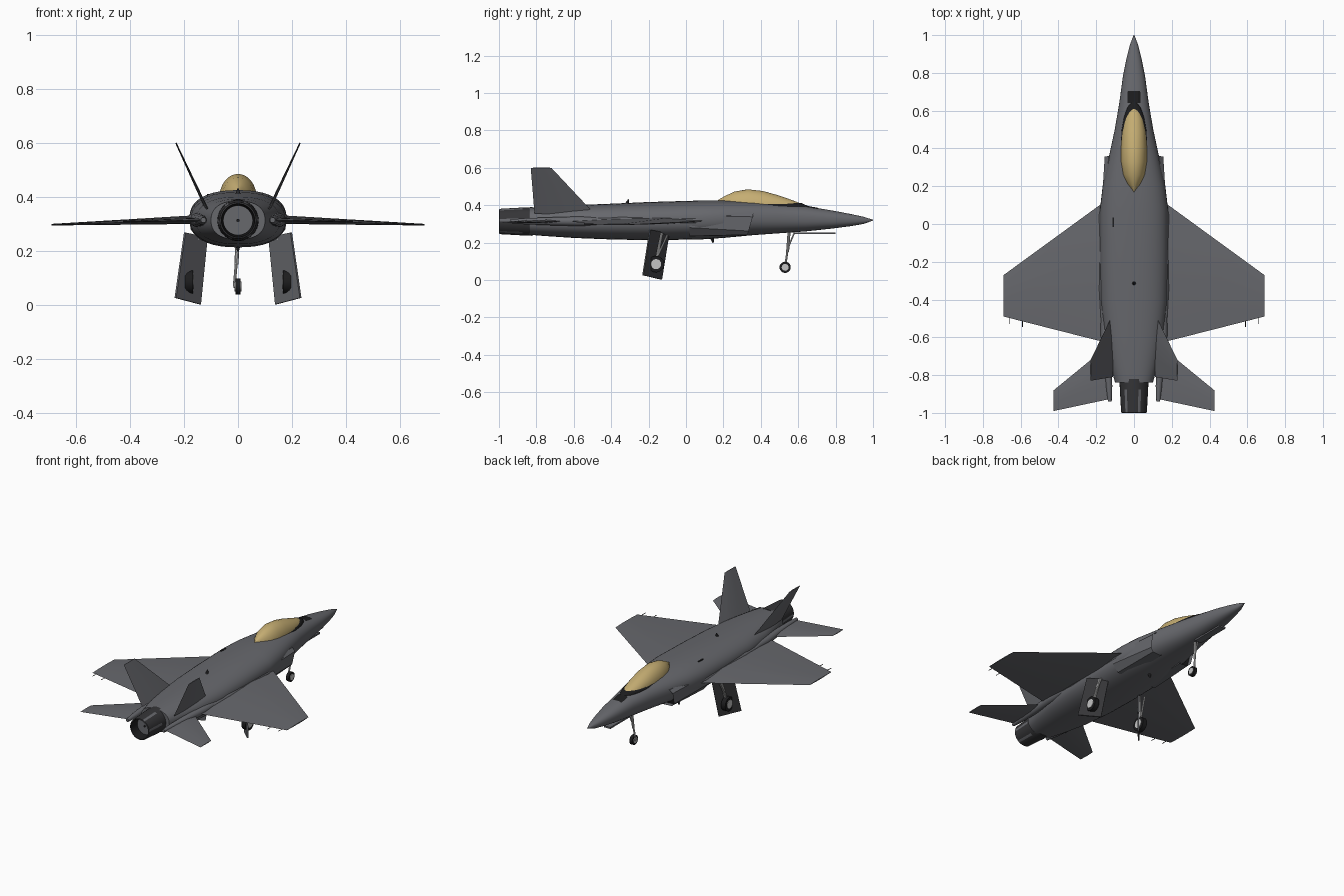
import bpy, bmesh, math
from mathutils import Vector, Matrix

cube = bpy.data.objects.get("Cube")
if cube:
    bpy.data.objects.remove(cube, do_unlink=True)


def material(name, r, g, b):
    m = bpy.data.materials.new(name)
    m.use_nodes = True
    m.diffuse_color = (r, g, b, 1)
    m.node_tree.nodes["Principled BSDF"].inputs["Base Color"].default_value = (r, g, b, 1)
    return m


GREY = material("airframe grey", .135, .138, .152)
DARK = material("dark grey", .035, .035, .038)
BLACK = material("rubber black", .012, .012, .013)
GOLD = material("canopy gold", .56, .42, .17)
METAL = material("light metal", .55, .55, .55)


def finish(name, bm, mats, angle=35):
    bmesh.ops.recalc_face_normals(bm, faces=bm.faces[:])
    mesh = bpy.data.meshes.new(name)
    bm.to_mesh(mesh)
    bm.free()
    ob = bpy.data.objects.new(name, mesh)
    bpy.context.collection.objects.link(ob)
    for m in mats:
        mesh.materials.append(m)
    if angle:
        bpy.ops.object.select_all(action='DESELECT')
        ob.select_set(True)
        bpy.context.view_layer.objects.active = ob
        bpy.ops.object.shade_smooth_by_angle(angle=math.radians(angle))
    return ob


def loft(name, stations, mats, power=2.0, x=0, segs=32, rule=None, angle=35):
    """Skin superellipse rings along y; station = (y, half width, bottom, top[, x])."""
    bm = bmesh.new()
    rings = []
    for st in stations:
        y, w, lo, hi = st[:4]
        cx = st[4] if len(st) > 4 else x
        ring = []
        for i in range(segs):
            a = math.tau * i / segs
            c, s = math.cos(a), math.sin(a)
            px = math.copysign(abs(c) ** (2 / power), c)
            pz = math.copysign(abs(s) ** (2 / power), s)
            ring.append(bm.verts.new((cx + w * px, y, (lo + hi) / 2 + (hi - lo) / 2 * pz)))
        rings.append(ring)
    for k in range(len(rings) - 1):
        a, b = rings[k], rings[k + 1]
        for i in range(segs):
            j = (i + 1) % segs
            f = bm.faces.new((a[i], a[j], b[j], b[i]))
            if rule:
                f.material_index = rule(k, i)
    bm.faces.new(rings[0])
    bm.faces.new(rings[-1])
    return finish(name, bm, mats, angle)


def panel(name, root_le, root_te, tip_te, tip_le, normal, t_root, t_tip):
    """Tapered aerofoil panel with a flat-sided hexagonal section."""
    bm = bmesh.new()
    n = Vector(normal).normalized()
    rings = []
    for le, te, t in ((root_le, root_te, t_root), (tip_le, tip_te, t_tip)):
        le, te = Vector(le), Vector(te)
        pts = [(0, 0), (.3, 1), (.65, .8), (1, 0), (.65, -.8), (.3, -1)]
        rings.append([bm.verts.new(le.lerp(te, u) + n * v * t / 2) for u, v in pts])
    for i in range(6):
        j = (i + 1) % 6
        bm.faces.new((rings[0][i], rings[0][j], rings[1][j], rings[1][i]))
    for r in rings:
        bm.faces.new(r)
    return finish(name, bm, [GREY], 12)


def box(name, centre, size, mat):
    bm = bmesh.new()
    bmesh.ops.create_cube(bm, size=1, matrix=Matrix.Translation(centre) @ Matrix.Diagonal((*size, 1)))
    return finish(name, bm, [mat], 0)


def rod(name, a, b, r, mat, segs=10, r2=None):
    a, b = Vector(a), Vector(b)
    d = b - a
    bm = bmesh.new()
    m = Matrix.Translation((a + b) / 2) @ d.to_track_quat('Z', 'Y').to_matrix().to_4x4()
    bmesh.ops.create_cone(bm, cap_ends=True, segments=segs, radius1=r,
                          radius2=r if r2 is None else r2, depth=d.length, matrix=m)
    return finish(name, bm, [mat])


def wheel(name, x, y, z, r, w):
    rod(name + "_tyre", (x - w / 2, y, z), (x + w / 2, y, z), r, BLACK, 24)
    rod(name + "_hub", (x - w / 2 - .003, y, z), (x + w / 2 + .003, y, z), r * .62, METAL, 16)


# Fuselage
loft("fuselage", [
    (1, .002, .318, .322), (.95, .021, .300, .338), (.88, .039, .288, .353),
    (.78, .059, .275, .372), (.64, .078, .260, .395), (.5, .102, .250, .410),
    (.36, .132, .240, .420), (.2, .166, .225, .425), (.08, .180, .217, .425),
    (-.2, .180, .213, .417), (-.4, .176, .217, .408), (-.6, .155, .225, .400),
    (-.75, .125, .235, .392), (-.84, .100, .242, .385)], [GREY], power=2.35, segs=40)

# Canopy, its dark sill and the panel ahead of it
tops = [(.64, .004, .397), (.61, .030, .411), (.56, .048, .430), (.49, .062, .454),
        (.41, .069, .476), (.33, .070, .485), (.26, .060, .473), (.21, .038, .450), (.17, .005, .427)]
loft("canopy", [(y, w, .785 - t if t > .44 else .77 - t + .01, t) for y, w, t in tops], [GOLD])
loft("canopy_sill", [(y + (y - .4) * .04, w + .005, .36, min(t, .422 - (y - .17) * .02))
                     for y, w, t in tops], [BLACK], power=3)
bm = bmesh.new()
grid = [[bm.verts.new((x, y, z)) for x in (-.034, -.02, .02, .034)]
        for y, z in ((.705, .386), (.64, .398))]
for row in grid:
    for v in (row[0], row[3]):
        v.co.z -= .007
for i in range(3):
    bm.faces.new((grid[0][i], grid[0][i + 1], grid[1][i + 1], grid[1][i]))
bmesh.ops.solidify(bm, geom=bm.faces[:], thickness=.006)
finish("nose_panel", bm, [BLACK], 0)

# Engine nozzle with petals and a recessed face
R = [(-.82, .077), (-.875, .075), (-.997, .068), (-1, .062), (-.94, .055)]
loft("nozzle", [(y, r, .313 - r, .313 + r) for y, r in R], [DARK, GREY, BLACK], segs=30,
     rule=lambda k, i: 2 if k == 3 else (1 if k == 1 and i % 5 == 0 else 0))
rod("nozzle_face", (0, -.941, .313), (0, -.944, .313), .054, GREY, 24)
rod("nozzle_core", (0, -.93, .313), (0, -.95, .313), .006, BLACK)

for s, side in ((1, "left"), (-1, "right")):
    # Air intake with a dark mouth
    bm = bmesh.new()
    ends = [[(.07, .36, .352), (.135, .36, .356), (.155, .357, .338), (.15, .335, .262),
             (.13, .33, .242), (.07, .33, .238)],
            [(.07, .02, .37), (.15, .02, .37), (.176, .02, .345), (.176, .02, .28),
             (.14, .02, .235), (.07, .02, .23)]]
    front, back = [[bm.verts.new((s * x, y, z)) for x, y, z in e] for e in ends]
    for i in range(6):
        j = (i + 1) % 6
        bm.faces.new((front[i], front[j], back[j], back[i]))
    mouth = bm.faces.new(front)
    bm.faces.new(back)
    bmesh.ops.inset_individual(bm, faces=[mouth], thickness=.007)
    mouth.material_index = 1
    bmesh.ops.translate(bm, verts=mouth.verts[:], vec=(0, -.03, 0))
    finish(side + "_intake", bm, [GREY, BLACK], 30)

    # Wing, tailplane and canted fin
    panel(side + "_wing", (s * .12, .145, .318), (s * .12, -.635, .315),
          (s * .69, -.49, .297), (s * .69, -.27, .297), (0, 0, 1), .034, .006)
    panel(side + "_tailplane", (s * .12, -.63, .315), (s * .12, -.925, .315),
          (s * .425, -.99, .308), (s * .425, -.88, .308), (0, 0, 1), .018, .005)
    panel(side + "_fin", (s * .118, -.49, .355), (s * .112, -.81, .355),
          (s * .23, -.83, .6), (s * .23, -.72, .6), (.9, 0, -.43 * s), .012, .005)

    # Tail boom and wing-root fairing
    loft(side + "_boom", [(y, r, .314 - r, .314 + r, s * x) for y, r, x in (
        (-.94, .010, .128), (-.86, .017, .132), (-.72, .022, .140),
        (-.58, .026, .152), (-.4, .02, .155))], [GREY], segs=14)
    loft(side + "_root_fairing", [(y, w, .317 - h, .317 + h, s * .165) for y, w, h in (
        (.13, .003, .003), (.05, .020, .016), (-.35, .022, .022), (-.6, .004, .004))],
        [GREY], segs=16)

    # Trailing-edge wicks
    for x, y in ((.59, -.51), (.66, -.495)):
        rod(side + "_wick", (s * x, y, .299), (s * x, y - .035, .299), .002, BLACK, 6)

    # Main gear: slanted door, strut, wheel
    bm = bmesh.new()
    quad = [(.2, -.19, .268), (.118, -.088, .25), (.143, -.128, .002), (.235, -.228, .026)]
    inner = [bm.verts.new((s * x, y, z)) for x, y, z in quad]
    outer = [bm.verts.new((s * (x - .006), y - .006, z)) for x, y, z in quad]
    bm.faces.new(outer)
    lining = bm.faces.new(inner)
    for i in range(4):
        j = (i + 1) % 4
        bm.faces.new((inner[i], inner[j], outer[j], outer[i]))
    bmesh.ops.inset_individual(bm, faces=[lining], thickness=.012)
    lining.material_index = 1
    finish(side + "_gear_door", bm, [GREY, DARK], 0)
    rod(side + "_main_strut", (s * .15, -.13, .25), (s * .182, -.16, .085), .008, METAL)
    rod(side + "_main_brace", (s * .165, -.10, .24), (s * .18, -.15, .13), .005, METAL)
    wheel(side + "_main_wheel", s * .182, -.16, .085, .044, .03)

# Nose gear and its open door
rod("nose_strut_upper", (0, .552, .27), (-.006, .543, .15), .008, METAL)
rod("nose_strut_lower", (-.006, .543, .16), (-.014, .53, .068), .0055, METAL)
rod("nose_axle", (-.016, .53, .068), (.012, .53, .068), .005, METAL)
rod("nose_brace", (0, .58, .255), (-.005, .545, .17), .004, METAL)
wheel("nose_wheel", 0, .53, .068, .03, .02)
box("nose_gear_door", (0, .69, .25), (.045, .22, .01), GREY)

# Small fittings
box("dorsal_slot", (-.11, .01, .402), (.01, .05, .016), BLACK)
rod("dorsal_antenna", (0, -.315, .405), (0, -.308, .432), .012, DARK, 8, .002)
rod("belly_antenna", (0, .14, .225), (0, .145, .198), .011, DARK, 8, .003)
